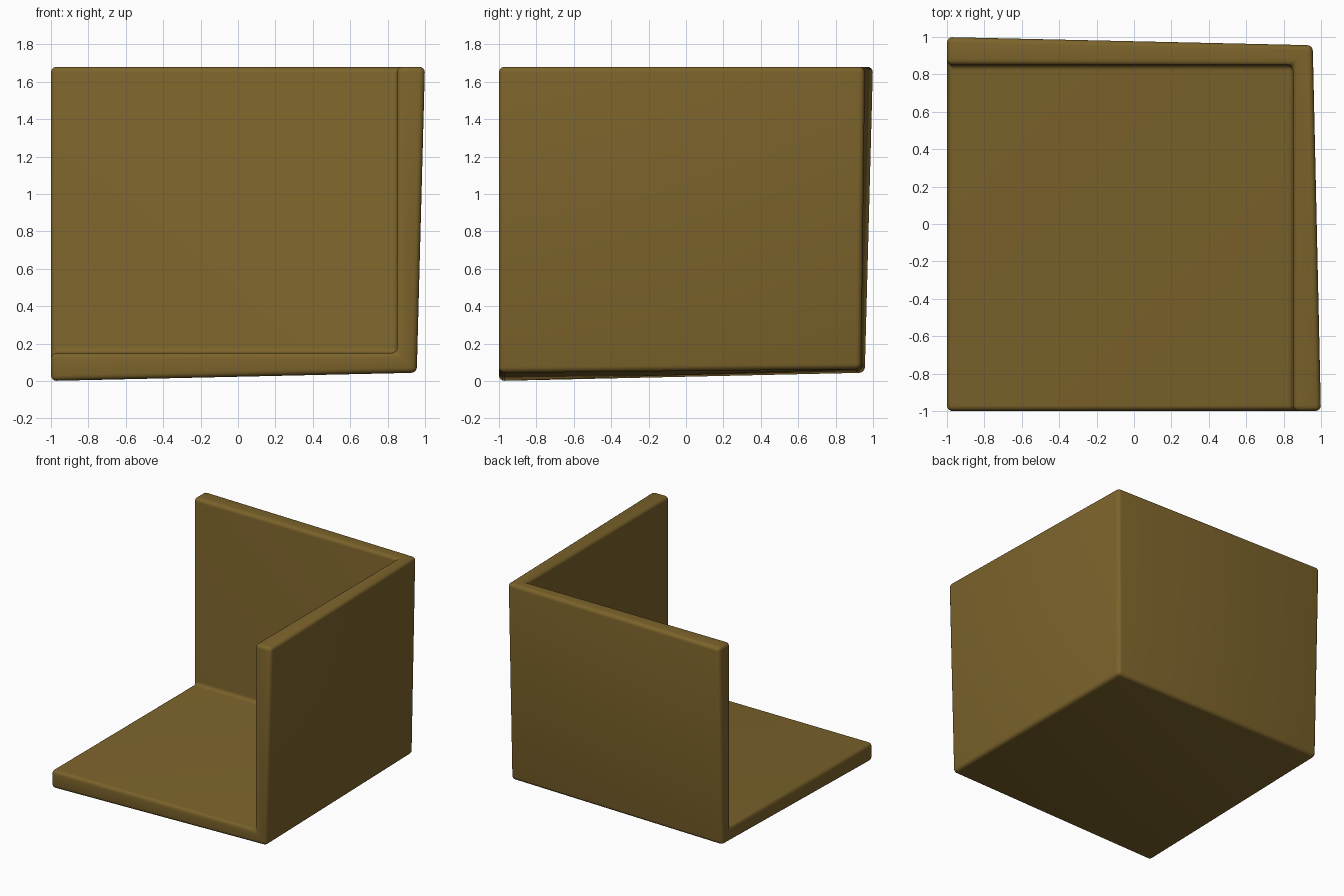
import bpy

if "Cube" in bpy.data.objects:
    bpy.data.objects.remove(bpy.data.objects["Cube"])

# Inner faces of the open corner: floor, back wall and right wall
LO, IN, FLOOR, TOP = -1.0, 0.85, 0.15, 1.68
verts = [(x, y, z) for x in (LO, IN) for y in (LO, IN) for z in (FLOOR, TOP)]
faces = [(0, 2, 6, 4),   # floor, facing down
         (2, 3, 7, 6),   # back wall, facing +y
         (4, 6, 7, 5)]   # right wall, facing +x
used = sorted({i for f in faces for i in f})
mesh = bpy.data.meshes.new("corner_panels")
mesh.from_pydata([verts[i] for i in used], [],
                 [tuple(used.index(i) for i in f) for f in faces])
mesh.update()
panels = bpy.data.objects.new("corner_panels", mesh)
bpy.context.collection.objects.link(panels)
bpy.context.view_layer.objects.active = panels
panels.select_set(True)

# Thickness grows outward along vertex normals, thinning toward the corner
solid = panels.modifiers.new("thickness", 'SOLIDIFY')
solid.thickness = 0.15
solid.offset = 1.0
solid.use_even_offset = False

# Rounded edges
bevel = panels.modifiers.new("rounded_edges", 'BEVEL')
bevel.width = 0.03
bevel.segments = 4
bevel.limit_method = 'ANGLE'
bevel.angle_limit = 0.52

for m in ("thickness", "rounded_edges"):
    bpy.ops.object.modifier_apply(modifier=m)
bpy.ops.object.shade_smooth_by_angle(angle=0.7)

# Brown finish
mat = bpy.data.materials.new("brown")
mat.diffuse_color = (0.20, 0.125, 0.024, 1.0)
mat.use_nodes = True
mat.node_tree.nodes["Principled BSDF"].inputs["Base Color"].default_value = mat.diffuse_color
panels.data.materials.append(mat)
